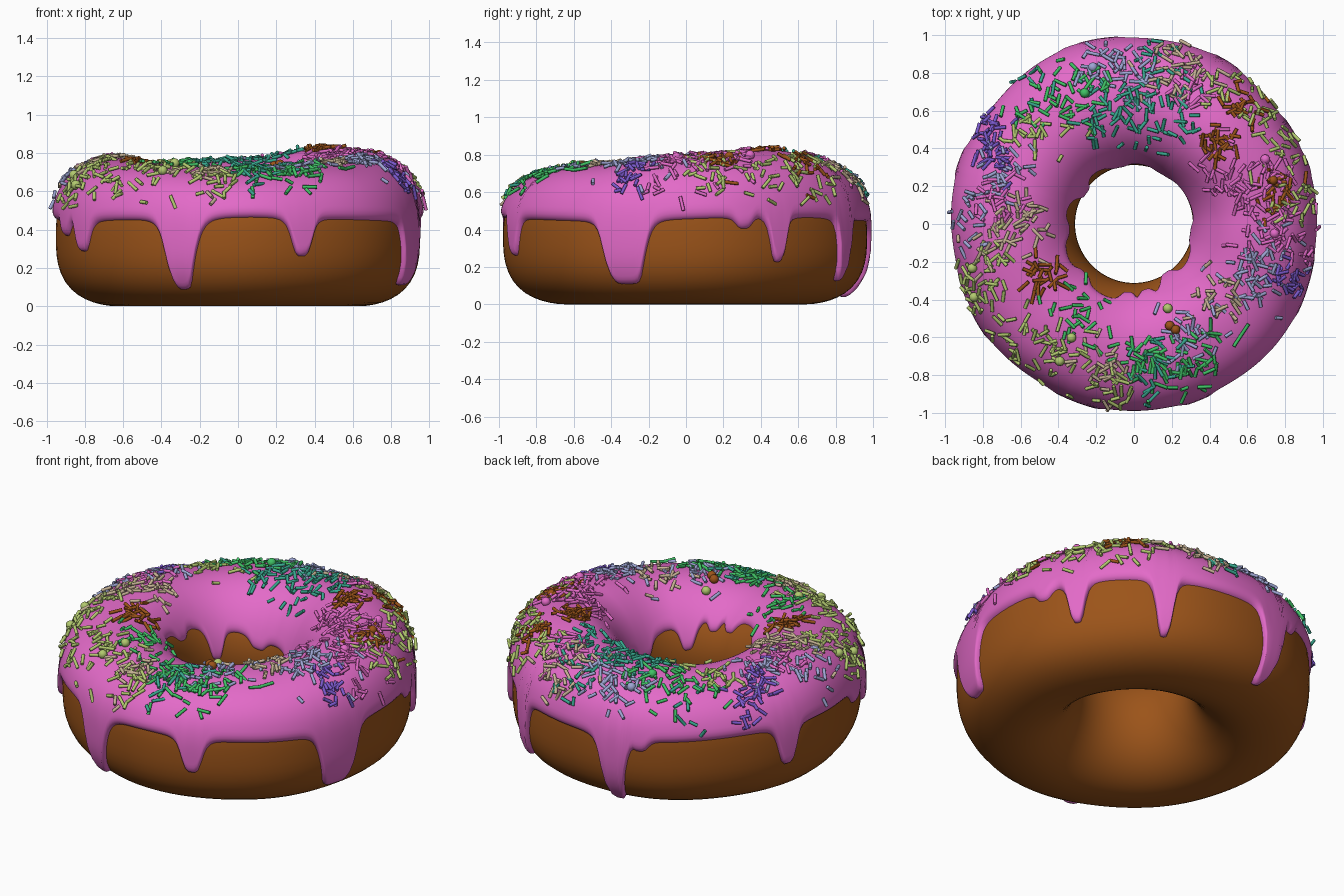
import bpy, bmesh, math, random
from mathutils import Vector, Matrix

if "Cube" in bpy.data.objects:
    bpy.data.objects.remove(bpy.data.objects["Cube"])

random.seed(7)
PI = math.pi
THICK = 0.027                                        # icing thickness
TOPS = [.79, .825, .76, .74, .775, .745, .715, .745]   # crest height every 45 degrees


def material(name, rgb):
    m = bpy.data.materials.new(name)
    m.diffuse_color = (*rgb, 1)
    m.use_nodes = True
    m.node_tree.nodes["Principled BSDF"].inputs["Base Color"].default_value = m.diffuse_color
    return m


def crest(th):
    k = (th / (PI / 4)) % 8
    i, f = int(k) % 8, k - int(k)
    f = f * f * (3 - 2 * f)
    return TOPS[i] * (1 - f) + TOPS[(i + 1) % 8] * f


def surface(th, phi, t=0.0):
    """Point on the ring body; phi = 0 outer wall, pi/2 crest, pi hole wall; t = offset."""
    c, s = math.cos(phi), math.sin(phi)
    n = 2 + 0.6 * max(0, c)
    rho = (abs(c) ** n + abs(s) ** n) ** (-1 / n)
    zc = 0.36
    b = (crest(th) - THICK - zc if s > 0 else zc) + t
    wob = 0.012 * math.cos(2 * (th - 1.75)) + 0.005 * math.sin(7 * th)
    side = t if c > 0 else 0.6 * t
    r = 0.637 + (0.325 + side) * rho * c + wob * (0.5 + 0.5 * c)
    return Vector((r * math.cos(th), r * math.sin(th), zc + b * rho * s))


def bisect(f, lo, hi):
    """Root of f, rising from lo to hi."""
    for _ in range(22):
        mid = (lo + hi) / 2
        if f(mid) < 0:
            lo = mid
        else:
            hi = mid
    return (lo + hi) / 2


def finish(name, bm, mat):
    me = bpy.data.meshes.new(name)
    bmesh.ops.recalc_face_normals(bm, faces=bm.faces)
    for f in bm.faces:
        f.smooth = len(f.verts) < 5
    bm.to_mesh(me)
    bm.free()
    me.materials.append(mat)
    ob = bpy.data.objects.new(name, me)
    bpy.context.collection.objects.link(ob)
    return ob


def skin(name, rings, mat, closed):
    bm = bmesh.new()
    vs = [[bm.verts.new(p) for p in ring] for ring in rings]
    n, m = len(vs), len(vs[0])
    for i in range(n):
        a, b = vs[i], vs[(i + 1) % n]
        for j in range(m if closed else m - 1):
            k = (j + 1) % m
            bm.faces.new((a[j], b[j], b[k], a[k]))
    return finish(name, bm, mat)


# Dough ring
dough_mat = material("baked_brown", (0.33, 0.088, 0.010))
skin("dough_ring", [[surface(2 * PI * i / 96, 2 * PI * j / 48) for j in range(48)]
                    for i in range(96)], dough_mat, True)

# Icing drips: angle in degrees, length, half width in degrees
OUTER = [(252, .37, 5), (290, .20, 3.6), (340, .335, 7), (19, .06, 3), (31, .24, 3),
         (60, .33, 3), (101, .40, 4), (110, .06, 3), (160, .22, 3.5), (200, .08, 4),
         (213, .16, 4)]
INNER = [(147, .17, 8), (185, .05, 8), (265, .06, 6), (280, .06, 6), (303, .14, 8),
         (350, .10, 10), (60, .06, 10), (105, .06, 9), (225, .05, 8)]


def drip(th, table):
    deg, total = math.degrees(th), 0
    for a, length, w in table:
        d = (deg - a + 180) % 360 - 180
        total = max(total, length / (1 + (d / w) ** (6 if w == 7 else 4)))
    return total


def icing_ring(th):
    zo = 0.455 + 0.01 * math.sin(3 * th) - drip(th, OUTER)
    zi = 0.53 - 0.08 * math.cos(th - 0.87) - drip(th, INNER)
    lo = bisect(lambda p: surface(th, p).z - zo, -PI / 2, PI / 2)
    hi = bisect(lambda p: zi - surface(th, p).z, PI / 2, 1.5 * PI)
    ends = [0, .01, .035, .07, .12]
    a, b = lo + .17, hi - .17
    phis = [lo + e for e in ends] + [a + (b - a) * k / 25 for k in range(26)] \
        + [hi - e for e in reversed(ends)]
    ring = []
    for p in phis:
        e = min(1, min(p - lo, hi - p) / 0.12)
        ring.append(surface(th, p, -0.006 + (THICK + .006) * math.sqrt(max(0, 1 - (1 - e) ** 2))))
    return ring


icing_mat = material("pink_icing", (0.77, 0.145, 0.58))
skin("icing", [icing_ring(2 * PI * i / 360) for i in range(360)], icing_mat, False)

# Sprinkle colours
COLOURS = {
    "lime": (0.45, 0.59, 0.16), "green": (0.05, 0.54, 0.13), "teal": (0.04, 0.40, 0.28),
    "lavender": (0.34, 0.38, 0.66), "violet": (0.20, 0.10, 0.62), "tan": (0.57, 0.45, 0.30),
    "brown": dough_mat, "pink": icing_mat}

# Sprinkle clusters: x, y, colour
CLUSTERS = [
    (.2, .88, "tan"), (.34, .8, "tan"), (.28, .72, "pink"), (.08, .8, "teal"),
    (.2, .55, "teal"), (-.02, .8, "lavender"), (-.2, .84, "lavender"), (-.2, .56, "teal"),
    (.02, .62, "teal"), (-.28, .72, "green"), (-.5, .68, "green"), (-.58, .78, "teal"),
    (-.54, .5, "lime"), (-.76, .5, "violet"), (-.74, .35, "violet"), (-.68, .28, "lavender"),
    (-.7, .14, "pink"), (-.55, .05, "tan"), (-.88, .05, "lavender"), (-.72, -.05, "tan"),
    (-.78, -.22, "lime"), (-.83, -.42, "lime"), (-.48, -.28, "brown"), (-.62, -.6, "lime"),
    (-.42, -.7, "lime"), (-.28, -.47, "green"), (-.17, -.77, "tan"), (-.12, -.9, "lime"),
    (.03, -.72, "green"), (.12, -.8, "teal"), (.22, -.8, "green"), (.4, -.7, "green"),
    (.3, -.57, "lavender"), (.48, -.38, "tan"), (.62, -.33, "lavender"), (.82, -.3, "violet"),
    (.7, -.18, "lavender"), (.85, -.1, "pink"), (.68, -.04, "pink"), (.6, .15, "pink"),
    (.7, .28, "pink"), (.74, .17, "brown"), (.88, .12, "lime"), (.46, .42, "brown"),
    (.55, .62, "brown"), (.7, .58, "lime"), (.52, .78, "lime"), (.83, .38, "lime"),
    (.45, .28, "pink")]


def place(x, y, lift):
    """Position and local frame on the icing above x, y."""
    th, r = math.atan2(y, x), math.hypot(x, y)
    phi = bisect(lambda p: r - surface(th, p, THICK).xy.length, 0.45, PI - 0.5)
    if phi < 1.0:
        phi = max(0.4, phi + random.gauss(0, 0.1))
    p = surface(th, phi, THICK + lift)
    u = (surface(th + .01, phi, THICK) - surface(th - .01, phi, THICK)).normalized()
    v = (surface(th, phi + .01, THICK) - surface(th, phi - .01, THICK)).normalized()
    return p, u, v, u.cross(v).normalized()


meshes = {c: bmesh.new() for c in COLOURS}
for cx, cy, colour in CLUSTERS:
    # Rod sprinkles
    for _ in range(26):
        spread = .055 if colour in ("brown", "violet") else .085
        x, y = random.gauss(cx, spread), random.gauss(cy, spread)
        if not 0.38 < math.hypot(x, y) < 0.97:
            continue
        p, u, v, n = place(x, y, random.uniform(.004, .016))
        a = random.uniform(0, 2 * PI)
        d = u * math.cos(a) + v * math.sin(a) + n * random.gauss(0, .2)
        mat = Matrix.Translation(p) @ d.to_track_quat('Z', 'Y').to_matrix().to_4x4()
        bmesh.ops.create_cone(meshes[colour], cap_ends=True, segments=8, radius1=.0092,
                              radius2=.0092, depth=random.uniform(.04, .08), matrix=mat)

# Round beads
for x, y, colour in [(-.26, .69, "green"), (-.22, .84, "lavender"), (.18, -.45, "lime"),
                     (.19, -.54, "brown"), (.22, -.56, "brown"), (-.33, -.6, "lime"),
                     (-.39, -.72, "lime"), (-.81, -.37, "lime"), (.69, .34, "pink"),
                     (.73, .23, "brown"), (.74, -.05, "pink"), (-.88, -.24, "lime")]:
    p = place(x, y, .014)[0]
    bmesh.ops.create_icosphere(meshes[colour], subdivisions=2, radius=.026,
                               matrix=Matrix.Translation(p))

for colour, bm in meshes.items():
    c = COLOURS[colour]
    finish("sprinkles_" + colour, bm, material(colour + "_sugar", c) if isinstance(c, tuple) else c)
